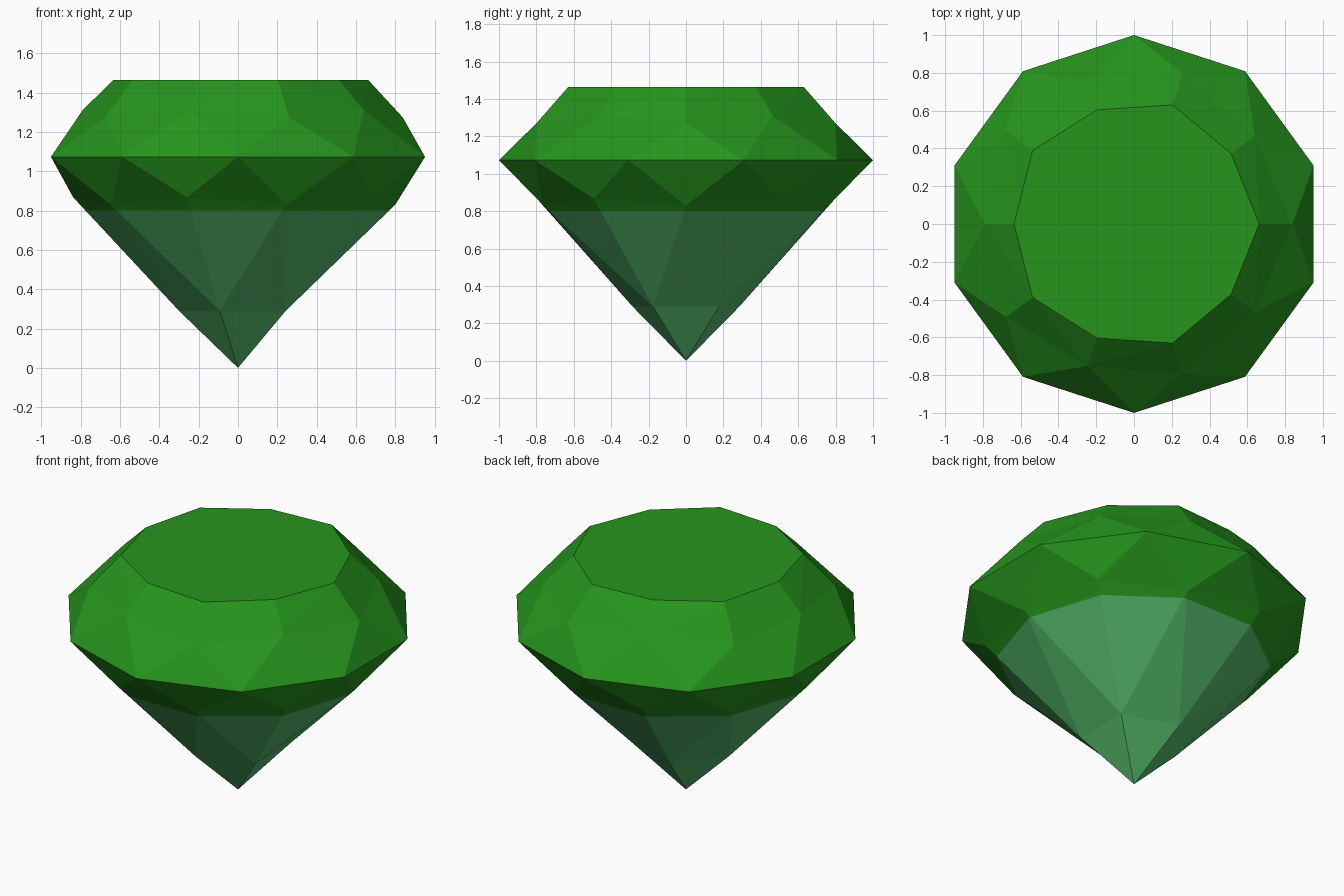
import bpy, bmesh, math
from mathutils import Vector

if "Cube" in bpy.data.objects:
    bpy.data.objects.remove(bpy.data.objects["Cube"])

SEG = 10
STEP = 2 * math.pi / SEG


def material(name, color):
    m = bpy.data.materials.new(name)
    m.diffuse_color = (*color, 1)
    m.use_nodes = True
    m.node_tree.nodes["Principled BSDF"].inputs["Base Color"].default_value = m.diffuse_color
    return m


bm = bmesh.new()


def ring(even, odd, turn=0.0):
    """Ten points whose (radius, height) alternates between two values."""
    pts = []
    for i in range(SEG):
        r, z = odd if i % 2 else even
        a = (i + turn) * STEP
        pts.append(bm.verts.new((r * math.cos(a), r * math.sin(a), z)))
    return pts


# rings of the cut stone, top to bottom
table = ring((0.663, 1.463), (0.635, 1.463))
crown = ring((0.838, 1.273), (0.79, 1.31))
girdle = ring((1.0, 1.073), (1.0, 1.073), 0.5)
pavilion = ring((0.80, 0.83), (0.838, 0.867))
low = [bm.verts.new((0.30 * math.cos(i * STEP), 0.30 * math.sin(i * STEP), 0.29))
       for i in range(1, SEG, 2)]
culet = bm.verts.new((0, 0, 0))

# flat table
bm.faces.new(table)

# crown and upper pavilion facets
for i in range(SEG):
    j = (i + 1) % SEG
    e, o = (j, i) if i % 2 else (i, j)
    bm.faces.new((table[e], table[o], crown[o]))
    bm.faces.new((table[e], crown[o], crown[e]))
    for mid in (crown, pavilion):
        bm.faces.new((girdle[i], mid[i], mid[j]))
        bm.faces.new((girdle[i - 1], girdle[i], mid[i]))

# lower pavilion facets down to the point
for k in range(5):
    o, nxt = 2 * k + 1, (k + 1) % 5
    e, prev = (o + 1) % SEG, o - 1
    bm.faces.new((low[k], pavilion[o], pavilion[e]))
    bm.faces.new((low[k], pavilion[prev], pavilion[o]))
    bm.faces.new((low[k], low[nxt], pavilion[e]))
    bm.faces.new((culet, low[k], low[nxt]))

# horizontal cut where the colour changes
CUT = 0.80
bmesh.ops.bisect_plane(bm, geom=bm.verts[:] + bm.edges[:] + bm.faces[:],
                       plane_co=Vector((0, 0, CUT)), plane_no=Vector((0, 0, 1)))
bmesh.ops.recalc_face_normals(bm, faces=bm.faces[:])
for f in bm.faces:
    f.material_index = 1 if f.calc_center_median().z < CUT else 0
    f.smooth = False

mesh = bpy.data.meshes.new("cut_gem")
bm.to_mesh(mesh)
bm.free()
mesh.materials.append(material("deep green", (0.019, 0.30, 0.012)))
mesh.materials.append(material("sea green", (0.088, 0.48, 0.145)))
bpy.context.collection.objects.link(bpy.data.objects.new("cut_gem", mesh))
